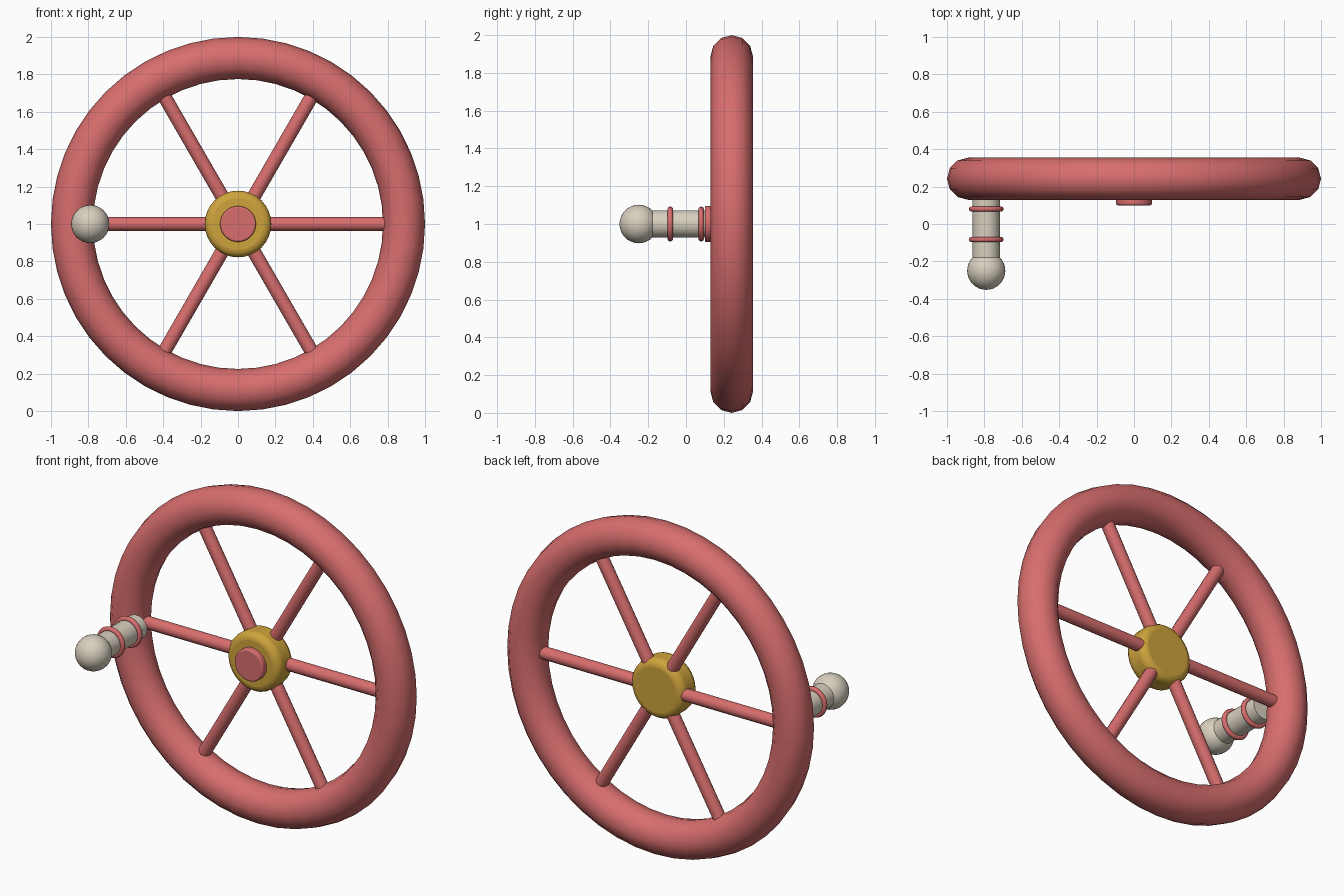
import bpy, math
from mathutils import Vector

if "Cube" in bpy.data.objects:
    bpy.data.objects.remove(bpy.data.objects["Cube"])

AXLE_Y = 0.242          # plane of the wheel
CENTRE_Z = 1.0
GRIP_X = -0.79          # handle offset from the axle
FACE_FRONT = (math.pi / 2, 0, 0)


def material(name, rgb):
    m = bpy.data.materials.new(name)
    m.diffuse_color = (*rgb, 1)
    m.use_nodes = True
    m.node_tree.nodes["Principled BSDF"].inputs["Base Color"].default_value = m.diffuse_color
    return m


RED = material("soft red", (0.69, 0.155, 0.155))
GOLD = material("gold", (0.62, 0.37, 0.045))
IVORY = material("ivory", (0.69, 0.63, 0.52))


def finish(name, mat, bevel=0, angle=40):
    ob = bpy.context.object
    ob.name = name
    ob.data.materials.append(mat)
    if bevel:
        mod = ob.modifiers.new("rounded edge", 'BEVEL')
        mod.width = bevel
        mod.segments = 4
        mod.limit_method = 'ANGLE'
        mod.angle_limit = math.radians(60)
    bpy.ops.object.shade_smooth_by_angle(angle=math.radians(angle))
    return ob


def disc(name, mat, x, y0, y1, radius, bevel=0, sides=32):
    """Cylinder along y between y0 and y1."""
    bpy.ops.mesh.primitive_cylinder_add(
        vertices=sides, radius=radius, depth=y1 - y0,
        location=(x, (y0 + y1) / 2, CENTRE_Z), rotation=FACE_FRONT)
    return finish(name, mat, bevel)


def ring(name, mat, x, y, major, minor, n_major, n_minor):
    bpy.ops.mesh.primitive_torus_add(
        major_radius=major, minor_radius=minor,
        major_segments=n_major, minor_segments=n_minor,
        location=(x, y, CENTRE_Z), rotation=FACE_FRONT)
    return finish(name, mat, angle=60)


# Wheel rim
ring("rim", RED, 0, AXLE_Y, 0.8875, 0.1125, 48, 12)

# Hub and its front cap
disc("hub", GOLD, 0, 0.135, 0.287, 0.178, bevel=0.04)
disc("hub_cap", RED, 0, 0.10, 0.17, 0.096, bevel=0.01)

# Six spokes running from inside the hub into the rim
for i in range(6):
    a = i * math.pi / 3
    d = Vector((math.cos(a), 0, math.sin(a)))
    bpy.ops.mesh.primitive_cylinder_add(
        vertices=16, radius=0.037, depth=0.72,
        location=Vector((0, AXLE_Y, CENTRE_Z)) + d * 0.45,
        rotation=d.to_track_quat('Z', 'Y').to_euler())
    finish(f"spoke_{i + 1}", RED)

# Handle shaft, its two bands and the round knob
disc("handle_shaft", IVORY, GRIP_X, -0.22, 0.16, 0.0725)
for i, y in enumerate((-0.083, 0.08)):
    ring(f"handle_band_{i + 1}", RED, GRIP_X, y, 0.0775, 0.015, 32, 10)
bpy.ops.mesh.primitive_uv_sphere_add(
    segments=32, ring_count=16, radius=0.102,
    location=(GRIP_X, -0.25, CENTRE_Z), rotation=FACE_FRONT)
finish("handle_knob", IVORY)
